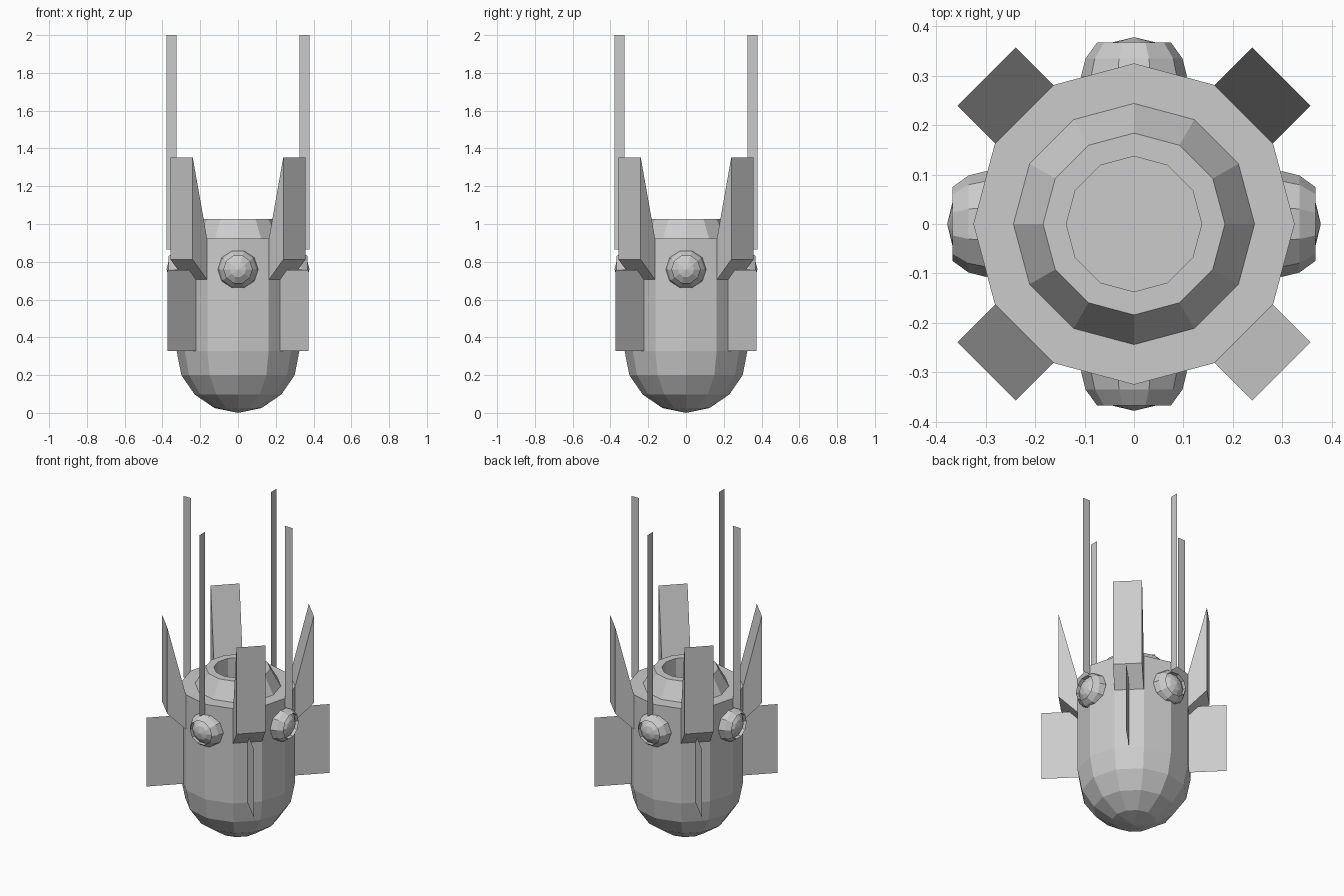
import bpy
from math import pi, sin, cos
from mathutils import Matrix

if "Cube" in bpy.data.objects:
    bpy.data.objects.remove(bpy.data.objects["Cube"])


def add_mesh(name, verts, faces, matrix=Matrix()):
    mesh = bpy.data.meshes.new(name)
    mesh.from_pydata([(matrix @ Matrix.Translation(v)).translation for v in verts], [], faces)
    mesh.update()
    obj = bpy.data.objects.new(name, mesh)
    bpy.context.collection.objects.link(obj)
    return obj


def lathe(name, profile, sides, matrix=Matrix()):
    """Revolve (radius, height) points, listed bottom to top; radius 0 makes a pole."""
    verts, rings, faces = [], [], []
    for r, z in profile:
        count = sides if r > 0 else 1
        start = len(verts)
        verts += [(r * cos(2 * pi * k / sides), r * sin(2 * pi * k / sides), z)
                  for k in range(count)]
        rings.append([start + k % count for k in range(sides)])
    for low, high in zip(rings, rings[1:]):
        for k in range(sides):
            j = (k + 1) % sides
            loop = [low[k], low[j], high[j], high[k]]
            faces.append(list(dict.fromkeys(loop)))
    return add_mesh(name, verts, faces, matrix)


# Bullet-shaped body with stepped collar and recessed nozzle
lathe("body", [(0, 0), (0.125, 0.026), (0.23, 0.098), (0.30, 0.20), (0.325, 0.328),
               (0.325, 0.922), (0.244, 0.922), (0.184, 1.027), (0.137, 1.027),
               (0.137, 0.83), (0, 0.83)], 12)

for i in range(4):
    straight = Matrix.Rotation(i * pi / 2, 4, 'Z')
    diagonal = Matrix.Rotation(i * pi / 2 + pi / 4, 4, 'Z')

    # Round side pod: a socket with a small dome recessed inside its rim
    pod_turn = (straight @ Matrix.Translation((0, 0, 0.76))
                @ Matrix.Rotation(pi / 2, 4, 'X'))
    lathe(f"side_pod_{i}", [(0, 0.26), (0.10, 0.26), (0.107, 0.30), (0.098, 0.335),
                            (0.075, 0.367), (0.075, 0.344), (0.042, 0.368),
                            (0, 0.378)], 10, pod_turn)

    # Thin antenna blade above each pod
    add_mesh(f"antenna_{i}", [(0.325, 0, 0.865), (0.378, 0, 0.865),
                              (0.378, 0, 2.0), (0.325, 0, 2.0)], [(0, 1, 2, 3)], straight)

    # Wedge-shaped upper fin
    outline = [(0.314, 0.705), (0.422, 0.812), (0.422, 1.353), (0.314, 0.92)]
    verts = [(r, s * 0.083, z) for s in (-1, 1) for r, z in outline]
    faces = [(0, 1, 2, 3), (7, 6, 5, 4)]
    faces += [(k, k + 4, (k + 1) % 4 + 4, (k + 1) % 4) for k in range(4)]
    add_mesh(f"upper_fin_{i}", verts, faces, diagonal)

    # Flat lower fin plate
    add_mesh(f"lower_fin_{i}", [(0.314, 0, 0.327), (0.527, 0, 0.327),
                                (0.527, 0, 0.757), (0.314, 0, 0.757)], [(0, 1, 2, 3)], diagonal)
